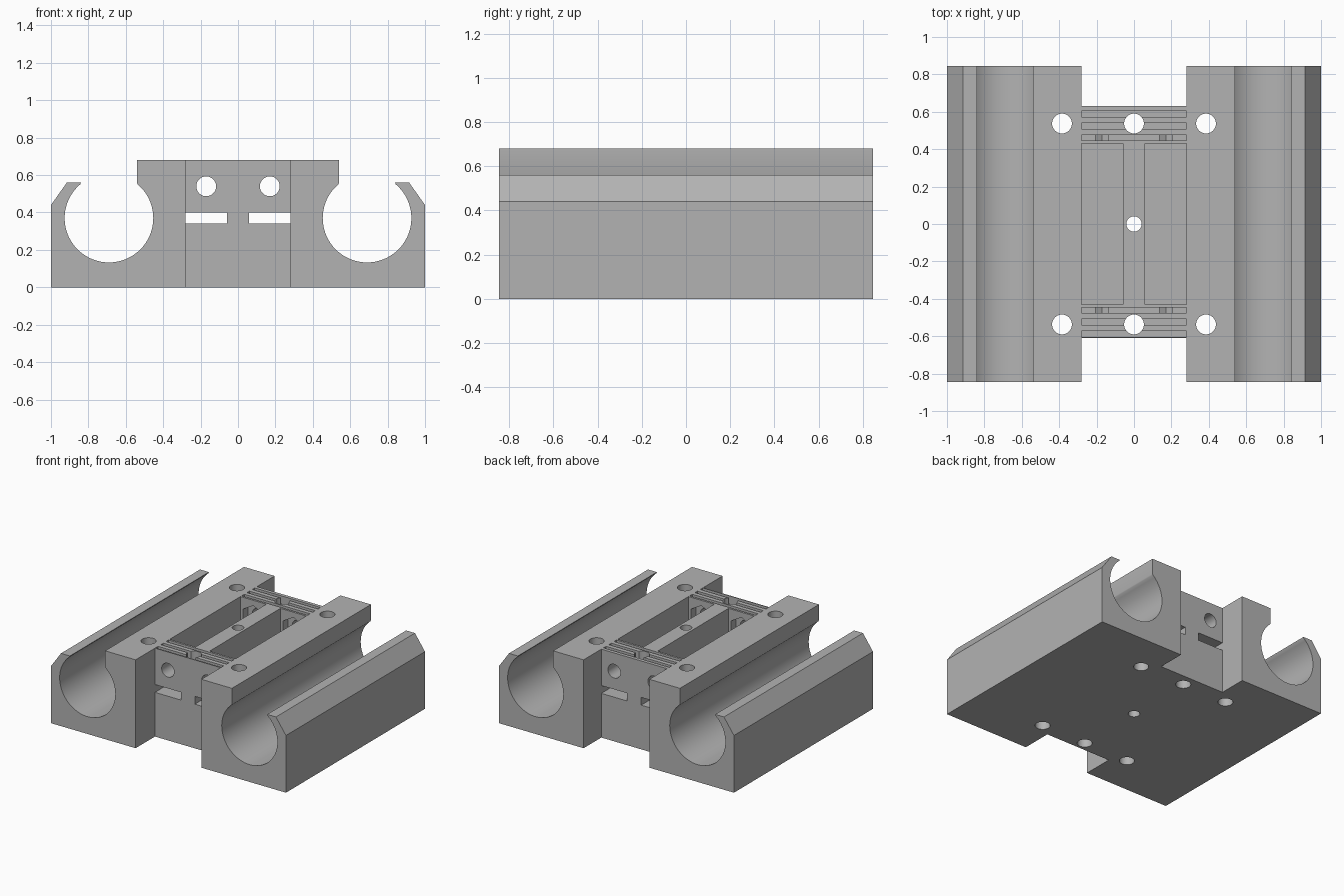
import bpy, bmesh, math
from mathutils import Matrix, Vector

if "Cube" in bpy.data.objects:
    bpy.data.objects.remove(bpy.data.objects["Cube"], do_unlink=True)

grey = bpy.data.materials.new("light grey plastic")
grey.use_nodes = True
colour = (0.45, 0.45, 0.45, 1)
grey.diffuse_color = colour
grey.node_tree.nodes["Principled BSDF"].inputs["Base Color"].default_value = colour


def make_object(name, bm):
    bmesh.ops.recalc_face_normals(bm, faces=bm.faces)
    mesh = bpy.data.meshes.new(name)
    bm.to_mesh(mesh)
    bm.free()
    mesh.materials.append(grey)
    obj = bpy.data.objects.new(name, mesh)
    bpy.context.collection.objects.link(obj)
    return obj


def box(name, x, y, z):
    bm = bmesh.new()
    bmesh.ops.create_cube(bm, size=1)
    for v in bm.verts:
        v.co = Vector([lo + (c + 0.5) * (hi - lo) for c, (lo, hi) in zip(v.co, (x, y, z))])
    return make_object(name, bm)


def rod(name, centre, radius, length, axis="Z", sides=48):
    bm = bmesh.new()
    turn = Matrix.Rotation(math.pi / 2, 4, "X") if axis == "Y" else Matrix()
    bmesh.ops.create_cone(bm, cap_ends=True, segments=sides, radius1=radius,
                          radius2=radius, depth=length,
                          matrix=Matrix.Translation(centre) @ turn)
    return make_object(name, bm)


def cut(target, cutters):
    for c in cutters:
        c.hide_render = True
        mod = target.modifiers.new("cut", "BOOLEAN")
        mod.operation, mod.solver, mod.object = "DIFFERENCE", "EXACT", c
    graph = bpy.context.evaluated_depsgraph_get()
    graph.update()
    mesh = bpy.data.meshes.new_from_object(target.evaluated_get(graph))
    target.modifiers.clear()
    target.data = mesh
    for c in cutters:
        bpy.data.objects.remove(c, do_unlink=True)


def smooth(obj):
    bpy.ops.object.select_all(action="DESELECT")
    obj.select_set(True)
    bpy.context.view_layer.objects.active = obj
    bpy.ops.object.shade_smooth_by_angle(angle=math.radians(30))


TOP, HALF, INNER = 0.68, 0.845, 0.28
HOLE = 0.053
HOLE_Y = 0.537


# Bearing rails: open round channel beside a raised inner ledge
def bearing_rail(name, side):
    cx, cz, r = 0.69, 0.37, 0.237
    start = math.atan2(0.183, 0.155)
    end = -math.pi - start
    arc = [(cx + r * math.cos(a), cz + r * math.sin(a))
           for a in (start + (end - start) * i / 56 for i in range(57))]
    outline = [(INNER, 0), (1, 0), (1, 0.44), (0.915, 0.56), (0.84, 0.56)]
    outline += arc + [(0.54, 0.56), (0.54, TOP), (INNER, TOP)]
    bm = bmesh.new()
    face = bm.faces.new([bm.verts.new((side * x, -HALF, z)) for x, z in outline])
    swept = bmesh.ops.extrude_face_region(bm, geom=[face])["geom"]
    bmesh.ops.translate(bm, vec=(0, 2 * HALF, 0),
                        verts=[v for v in swept if isinstance(v, bmesh.types.BMVert)])
    rail = make_object(name, bm)
    cut(rail, [rod("screw_cutter", (side * 0.385, y, 0.34), HOLE, 2)
               for y in (-HOLE_Y, HOLE_Y)])
    smooth(rail)


bearing_rail("left_bearing_rail", 1)
bearing_rail("right_bearing_rail", -1)

# Centre block: two deep pockets with a rib between them
centre = box("centre_block", (-INNER, INNER), (-0.61, 0.63), (0, TOP))
cutters = [rod("centre_hole_cutter", (0, 0, 0.34), 0.041, 2)]
for side in (-1, 1):
    span = sorted((side * 0.06, side * 0.3))
    cutters.append(box("pocket_cutter", span, (-0.43, 0.43), (0.34, 0.9)))
    cutters.append(box("belt_slot_cutter", span, (-1, 1), (0.34, 0.4)))
    cutters.append(rod("cross_hole_cutter", (side * 0.17, 0, 0.54), HOLE, 2, "Y"))
    # Hexagonal nut recesses on the pocket side of the end walls
    cutters.append(rod("nut_cutter", (side * 0.17, 0, 0.54), 0.1, 0.98, "Y", 6))
    cutters.append(rod("screw_cutter", (0, side * HOLE_Y, 0.34), HOLE, 2))
    # Belt-tooth grooves across the end walls
    for y in (0.461, 0.524, 0.588):
        cutters.append(box("groove_cutter", (-0.3, 0.3),
                           (side * y - 0.015, side * y + 0.015), (TOP - 0.06, 0.9)))
# Nut cutters must leave the rib whole, so the rib is its own part
cut(centre, cutters)
smooth(centre)
